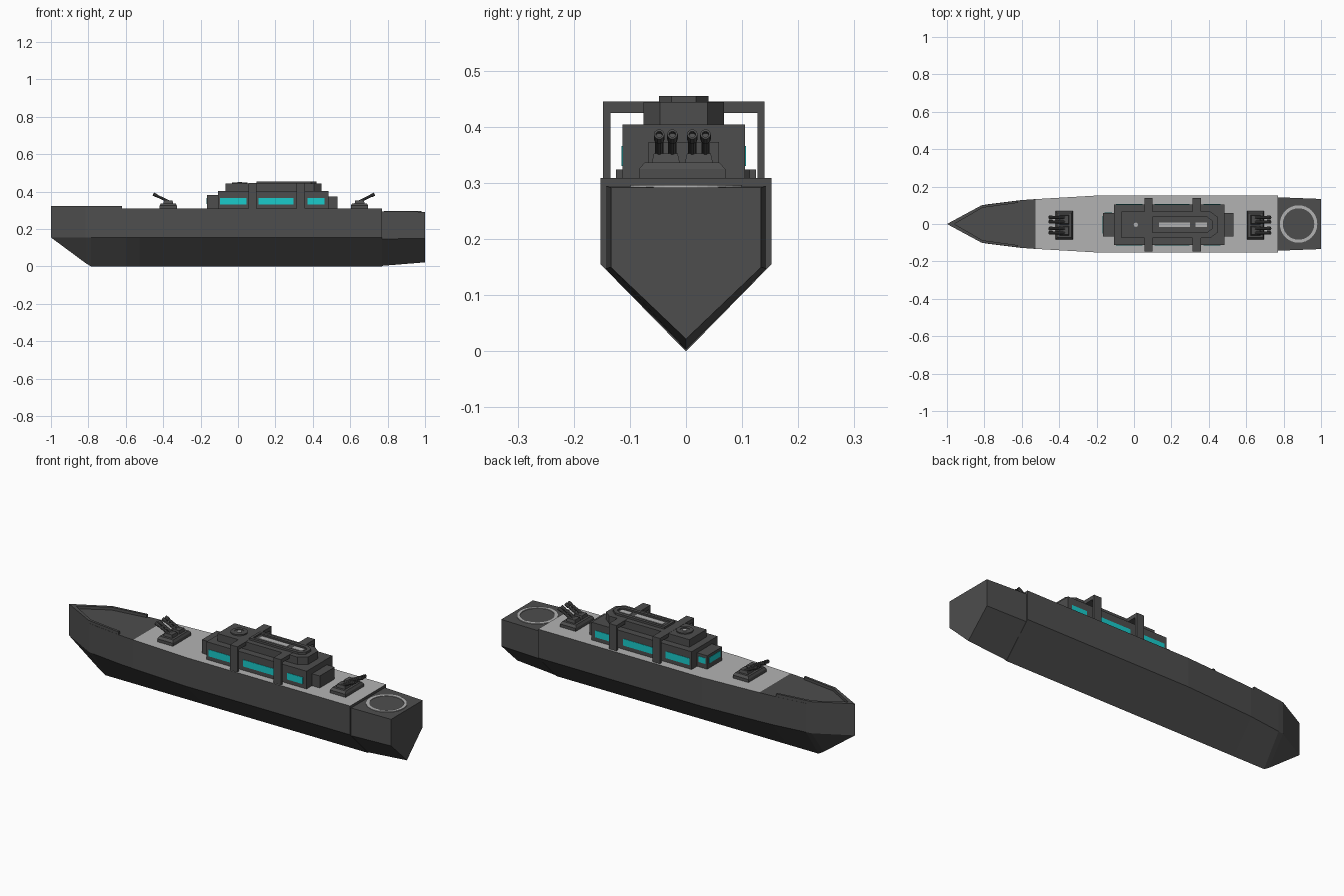
import bpy, bmesh, math
from mathutils import Vector, Matrix

if "Cube" in bpy.data.objects:
    bpy.data.objects.remove(bpy.data.objects["Cube"])


def material(name, rgb):
    m = bpy.data.materials.new(name)
    m.diffuse_color = (*rgb, 1)
    m.use_nodes = True
    m.node_tree.nodes["Principled BSDF"].inputs["Base Color"].default_value = m.diffuse_color
    return m


DARK = material("dark_grey", (0.075, 0.075, 0.075))
LIGHT = material("light_deck_grey", (0.45, 0.45, 0.45))
CYAN = material("cyan_glass", (0.01, 0.60, 0.60))
YC = -0.004  # centre line of the upper works


def finish(name, bm, *mats):
    bmesh.ops.remove_doubles(bm, verts=bm.verts, dist=1e-5)
    bmesh.ops.recalc_face_normals(bm, faces=bm.faces)
    me = bpy.data.meshes.new(name)
    bm.to_mesh(me)
    bm.free()
    for m in mats:
        me.materials.append(m)
    ob = bpy.data.objects.new(name, me)
    bpy.context.collection.objects.link(ob)
    return ob


def loft(bm, rings, cap_start=True, cap_end=True):
    rows = [[bm.verts.new(p) for p in r] for r in rings]
    n = len(rows[0])
    for a, b in zip(rows, rows[1:]):
        for i in range(n):
            j = (i + 1) % n
            bm.faces.new((a[i], a[j], b[j], b[i]))
    if cap_start:
        bm.faces.new(rows[0])
    if cap_end:
        return bm.faces.new(rows[-1])


def prism(name, pts, z0, z1, mat, rim=0, depth=0, shrink=1):
    """Vertical prism, optionally tapered or with a recessed top."""
    bm = bmesh.new()
    cx = sum(p[0] for p in pts) / len(pts)
    cy = sum(p[1] for p in pts) / len(pts)
    upper = [(cx + (x - cx) * shrink, cy + (y - cy) * shrink, z1) for x, y in pts]
    top = loft(bm, [[(x, y, z0) for x, y in pts], upper])
    if rim:
        bmesh.ops.recalc_face_normals(bm, faces=bm.faces)
        bmesh.ops.inset_region(bm, faces=[top], thickness=rim)
        inner = bmesh.ops.extrude_face_region(bm, geom=[top])
        vs = [g for g in inner["geom"] if isinstance(g, bmesh.types.BMVert)]
        bmesh.ops.translate(bm, verts=vs, vec=(0, 0, -depth))
        if top.is_valid:
            bm.faces.remove(top)
    return finish(name, bm, mat)


def rect(x0, x1, y0, y1):
    return [(x0, y0), (x1, y0), (x1, y1), (x0, y1)]


def circle(x, y, r, n=24):
    return [(x + r * math.cos(2 * math.pi * i / n), y + r * math.sin(2 * math.pi * i / n))
            for i in range(n)]


def hull_ring(x, w, deck, chine, keel):
    return [(x, w, deck), (x, w, chine), (x, 0, keel), (x, -w, chine), (x, -w, deck)]


# main hull: pointed bow, V bottom, light deck aft of the bow
bm = bmesh.new()
loft(bm, [hull_ring(x, w, 0.309, 0.155, k) for x, w, k in (
    (-1, 0, 0.155), (-0.815, 0.10, 0.018), (-0.785, 0.105, 0), (-0.60, 0.128, 0),
    (-0.527, 0.133, 0), (-0.2, 0.152, 0), (0.77, 0.152, 0))], cap_start=False)
bmesh.ops.recalc_face_normals(bm, faces=bm.faces)
for f in bm.faces:
    if f.normal.z > 0.9 and f.calc_center_median().x > -0.53:
        f.material_index = 1
finish("hull", bm, DARK, LIGHT)

# lower stern block
bm = bmesh.new()
loft(bm, [hull_ring(0.765, 0.143, 0.295, 0.147, 0.003),
          hull_ring(1.0, 0.134, 0.292, 0.150, 0.022)])
finish("stern", bm, DARK)

# bow bulwarks
for side, label in ((1, "left"), (-1, "right")):
    pts = [(-1, 0), (-0.815, 0.10), (-0.62, 0.125), (-0.62, 0.113), (-0.81, 0.087), (-0.96, 0)]
    prism("bow_bulwark_" + label, [(x, y * side) for x, y in pts], 0.305, 0.324, DARK)

# landing pad ring
bm = bmesh.new()
loops = [[bm.verts.new((x, y, z)) for x, y in circle(0.88, 0, r, 32)]
         for r, z in ((0.10, 0.292), (0.10, 0.2965), (0.084, 0.2965), (0.084, 0.292))]
for k in range(4):
    a, b = loops[k], loops[(k + 1) % 4]
    for i in range(32):
        j = (i + 1) % 32
        bm.faces.new((a[i], a[j], b[j], b[i]))
finish("landing_pad_ring", bm, LIGHT)

# superstructure tiers
prism("cabin_main", rect(-0.107, 0.485, YC - 0.109, YC + 0.109), 0.305, 0.404, DARK)
prism("cabin_front", rect(-0.167, -0.10, YC - 0.063, YC + 0.063), 0.305, 0.381, DARK)
prism("cabin_rear", rect(0.48, 0.531, YC - 0.063, YC + 0.063), 0.305, 0.373, DARK)


def tapered_tier(x0, x1, w, cut):
    return [(x0, YC - w), (x1 - cut, YC - w), (x1, YC - w + cut * 0.75),
            (x1, YC + w - cut * 0.75), (x1 - cut, YC + w), (x0, YC + w)]


prism("upper_tier", tapered_tier(-0.068, 0.447, 0.072, 0.04), 0.40, 0.444, DARK)
prism("roof_frame", tapered_tier(0.10, 0.42, 0.044, 0.03), 0.44, 0.455, DARK, 0.02, 0.008)
prism("roof_strip_long", rect(0.135, 0.30, YC - 0.013, YC + 0.013), 0.446, 0.45, LIGHT)
prism("roof_strip_short", rect(0.33, 0.39, YC - 0.013, YC + 0.013), 0.446, 0.45, LIGHT)
prism("roof_disc", circle(0.01, YC, 0.042, 16), 0.44, 0.45, DARK, 0.018, 0.003)
prism("roof_disc_light", circle(0.01, YC, 0.012, 8), 0.446, 0.4505, LIGHT)

# arches over the cabin
for n, x in enumerate((0.056, 0.314)):
    o, i = 0.144, 0.131
    prof = [(-o, 0.305), (-o, 0.445), (o, 0.445), (o, 0.305),
            (i, 0.305), (i, 0.425), (-i, 0.425), (-i, 0.305)]
    bm = bmesh.new()
    loft(bm, [[(xx, YC + y, z) for y, z in prof] for xx in (x, x + 0.044)])
    finish("arch_%d" % (n + 1), bm, DARK)

# window plates
for side, label in ((1, "left"), (-1, "right")):
    y = YC + side * 0.109
    for n, (a, b) in enumerate(((-0.095, 0.045), (0.11, 0.297), (0.372, 0.463))):
        prism("window_%s_%d" % (label, n + 1), rect(a, b, y - 0.002, y + 0.002), 0.33, 0.366, CYAN)
prism("window_front", rect(-0.169, -0.165, YC - 0.048, YC + 0.048), 0.335, 0.366, CYAN)
prism("window_front_side", rect(-0.157, -0.117, YC + 0.061, YC + 0.065), 0.335, 0.366, CYAN)


# gun turrets with four barrels each
def barrel(name, start, tip):
    a, b = Vector(start), Vector(tip)
    d = b - a
    rot = d.to_track_quat('Z', 'Y').to_matrix()
    bm = bmesh.new()
    rings = []
    for t, r in ((0, 0.0075), (0.82, 0.0075), (0.82, 0.0095), (1, 0.0095), (1, 0.006), (0.93, 0.006)):
        rings.append([a + d * t + rot @ Vector((r * math.cos(k * math.pi / 5),
                                                r * math.sin(k * math.pi / 5), 0))
                      for k in range(10)])
    loft(bm, rings)
    finish(name, bm, DARK)


for label, cx, s in (("front", -0.373, -1), ("rear", 0.65, 1)):
    yc = -0.007
    base = rect(cx - 0.046, cx + 0.046, yc - 0.077, yc + 0.077)
    prism(label + "_turret_base", base, 0.305, 0.325, DARK)
    prism(label + "_turret_top", base, 0.325, 0.337, DARK, shrink=0.86)
    for m, my in enumerate((-0.036, 0.023)):
        body = rect(cx - 0.027, cx + 0.027, my - 0.025, my + 0.025)
        prism("%s_gun_mount_%d" % (label, m + 1), body, 0.335, 0.353, DARK, shrink=0.85)
        for k in (-1, 1):
            y = my + k * 0.0118
            barrel("%s_barrel_%d_%d" % (label, m + 1, (k + 3) // 2),
                   (cx - s * 0.02, y, 0.338), (cx + s * 0.08, y, 0.387))
